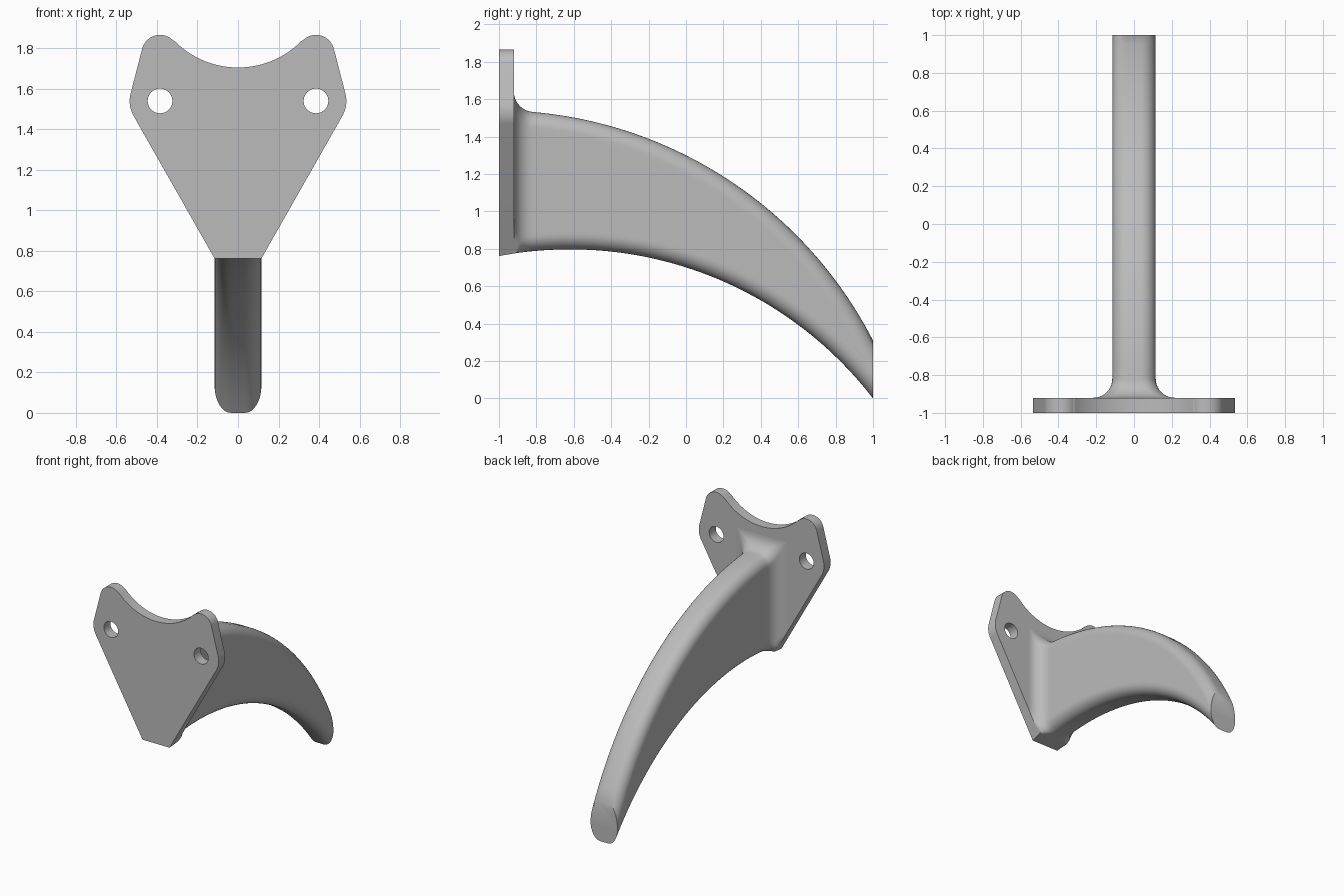
import bpy, bmesh, math

cube = bpy.data.objects.get("Cube")
if cube:
    bpy.data.objects.remove(cube, do_unlink=True)

grey = bpy.data.materials.new("plain grey")
grey.use_nodes = True
colour = (0.5, 0.5, 0.5, 1)
grey.diffuse_color = colour
grey.node_tree.nodes["Principled BSDF"].inputs["Base Color"].default_value = colour

BACK = -0.92                        # rear face of the plate
LOW = (-0.62, -1.248, 2.045)        # lower arc of the horn: centre y, centre z, radius
HIGH = (-1.0155, -0.726, 2.266)     # upper arc of the horn


def arc_z(arc, y, offset=0):
    return arc[1] + math.sqrt((arc[2] + offset) ** 2 - (y - arc[0]) ** 2)


def plate_half_width(z):
    return 0.115 + 0.567 * (z - 0.761)


def add_object(name, bm, angle):
    bmesh.ops.recalc_face_normals(bm, faces=bm.faces)
    mesh = bpy.data.meshes.new(name)
    bm.to_mesh(mesh)
    bm.free()
    mesh.materials.append(grey)
    obj = bpy.data.objects.new(name, mesh)
    bpy.context.collection.objects.link(obj)
    bpy.ops.object.select_all(action='DESELECT')
    bpy.context.view_layer.objects.active = obj
    obj.select_set(True)
    bpy.ops.object.shade_smooth_by_angle(angle=math.radians(angle))
    return obj


def arc_points(cx, cz, r, start, end, n):
    angles = [math.radians(start + (end - start) * i / n) for i in range(n + 1)]
    return [(cx + r * math.cos(a), cz + r * math.sin(a)) for a in angles]


# Mounting plate: right half of the outline, mirrored
half = [(0.115, 0.761)]
half += arc_points(0.385, 1.54, 0.15, -29.6, 14, 10)        # wide shoulder
half += arc_points(0.385, 1.775, 0.091, 14, 136.4, 18)      # top lobe
half += arc_points(0, 2.145, 0.44, -44.5, -90, 16)          # central dip
outline = half + [(-x, z) for x, z in reversed(half[:-1])]
bm = bmesh.new()
front = [bm.verts.new((x, -1, z)) for x, z in outline]
rear = []
for x, z in outline:
    if z < 0.8:                     # underside follows the lower arc
        z = arc_z(LOW, BACK)
        x = math.copysign(plate_half_width(z), x)
    rear.append(bm.verts.new((x, BACK, z)))
bm.faces.new(front)
bm.faces.new(rear[::-1])
for i in range(len(front)):
    j = (i + 1) % len(front)
    bm.faces.new((front[i], front[j], rear[j], rear[i]))
plate = add_object("mounting_plate", bm, 30)

# Bolt holes
for side in (-1, 1):
    bpy.ops.mesh.primitive_cylinder_add(vertices=40, radius=0.061, depth=0.4,
                                        location=(0.385 * side, -0.96, 1.54),
                                        rotation=(math.pi / 2, 0, 0))
    cutter = bpy.context.object
    cutter.hide_render = True
    cutter.data.materials.append(grey)
    cut = plate.modifiers.new("bolt_hole", 'BOOLEAN')
    cut.operation = 'DIFFERENCE'
    cut.solver = 'EXACT'
    cut.object = cutter
    bpy.context.view_layer.objects.active = plate
    bpy.ops.object.modifier_apply(modifier=cut.name)
    bpy.data.objects.remove(cutter, do_unlink=True)
bpy.ops.object.select_all(action='DESELECT')
plate.select_set(True)
bpy.ops.object.shade_smooth_by_angle(angle=math.radians(30))

# Curved horn: rounded sections with a flared root
ROOT, EDGE, STEPS, SIDE = 0.1, 0.08, 8, 24


def section(y):
    t = min(max(y - BACK, 0), ROOT)
    flare = ROOT - math.sqrt(ROOT ** 2 - (ROOT - t) ** 2)
    r = EDGE * (1 - flare / ROOT) + 0.001
    w = 0.115 + flare
    turns = [math.pi / 2 * i / STEPS for i in range(STEPS + 1)]
    pts = [(w - r + r * math.sin(a), arc_z(LOW, y, r * (1 - math.cos(a)))) for a in turns]
    top = [(w - r + r * math.cos(a), arc_z(HIGH, y, flare - r * (1 - math.sin(a))))
           for a in turns]
    z0, z1 = pts[-1][1], top[0][1]
    pts += [(w, z0 + (z1 - z0) * i / SIDE) for i in range(1, SIDE)] + top
    pts = [(min(x, plate_half_width(z)) if t < ROOT else x, z) for x, z in pts]
    return pts + [(-x, z) for x, z in reversed(pts)]


stations = [BACK + ROOT * (1 - math.cos(math.pi / 2 * i / 10)) for i in range(11)]
stations += [-0.82 + 1.82 * i / 40 for i in range(1, 41)]
bm = bmesh.new()
rings = [[bm.verts.new((x, y, z)) for x, z in section(y)] for y in stations]
for a, b in zip(rings, rings[1:]):
    for i in range(len(a)):
        j = (i + 1) % len(a)
        bm.faces.new((a[i], a[j], b[j], b[i]))
bm.faces.new(rings[0])
bm.faces.new(rings[-1][::-1])
add_object("curved_horn", bm, 35)
